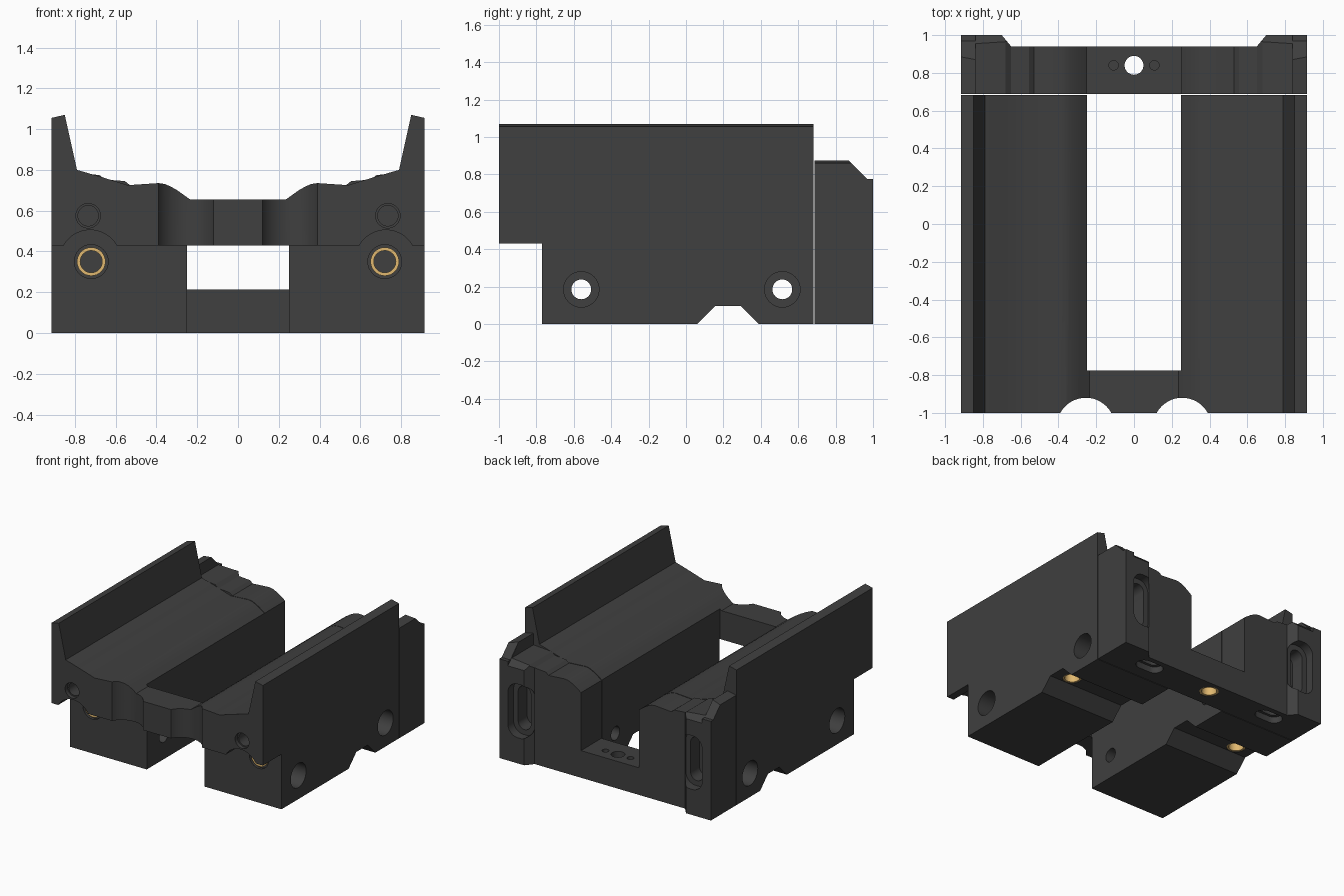
import bpy, bmesh
from math import cos, sin, pi

if "Cube" in bpy.data.objects:
    bpy.data.objects.remove(bpy.data.objects["Cube"])


def material(name, col):
    m = bpy.data.materials.new(name)
    m.diffuse_color = (*col, 1)
    m.use_nodes = True
    m.node_tree.nodes["Principled BSDF"].inputs["Base Color"].default_value = m.diffuse_color
    return m


DARK = material("charcoal", (0.05, 0.05, 0.05))
BRASS = material("brass", (0.75, 0.48, 0.16))


def prism(name, pts, axis, a, b, mat=DARK):
    """Extrude a closed outline along an axis from a to b."""
    place = {'x': lambda u, v, w: (w, u, v),
             'y': lambda u, v, w: (u, w, v),
             'z': lambda u, v, w: (u, v, w)}[axis]
    bm = bmesh.new()
    lo = [bm.verts.new(place(u, v, a)) for u, v in pts]
    hi = [bm.verts.new(place(u, v, b)) for u, v in pts]
    bm.faces.new(lo)
    bm.faces.new(hi)
    n = len(pts)
    for i in range(n):
        j = (i + 1) % n
        bm.faces.new((lo[i], lo[j], hi[j], hi[i]))
    bmesh.ops.recalc_face_normals(bm, faces=bm.faces)
    me = bpy.data.meshes.new(name)
    bm.to_mesh(me)
    bm.free()
    me.materials.append(mat)
    ob = bpy.data.objects.new(name, me)
    bpy.context.collection.objects.link(ob)
    return ob


def rect(u0, u1, v0, v1):
    return [(u0, v0), (u1, v0), (u1, v1), (u0, v1)]


def circle(u, v, r, n=32):
    return [(u + r * cos(2 * pi * i / n), v + r * sin(2 * pi * i / n)) for i in range(n)]


def slot(u, v, r, du, dv, n=32):
    """Rounded slot outline stretched by du or dv on each side of its centre."""
    out = []
    for i in range(n):
        t = 2 * pi * (i + 0.5) / n
        c, s = cos(t), sin(t)
        out.append((u + r * c + (du if c > 0 else -du), v + r * s + (dv if s > 0 else -dv)))
    return out


def cut(ob, pts, axis, a, b):
    tool = prism("cutter", pts, axis, a, b)
    tool.hide_render = True
    m = ob.modifiers.new("cut", 'BOOLEAN')
    m.operation, m.solver, m.object = 'DIFFERENCE', 'EXACT', tool
    bpy.context.view_layer.objects.active = ob
    bpy.ops.object.modifier_apply(modifier=m.name)
    bpy.data.objects.remove(tool)


def smooth(ob):
    bpy.ops.object.select_all(action='DESELECT')
    ob.select_set(True)
    bpy.context.view_layer.objects.active = ob
    bpy.ops.object.shade_smooth_by_angle(angle=0.45)


def mirrored(half):
    return half + [(-x, z) for x, z in reversed(half)]


def insert(name, u, v, axis, a, b, r=0.07, ri=0.054):
    ob = prism(name, circle(u, v, r), axis, a, b, BRASS)
    cut(ob, circle(u, v, ri), axis, a - 0.1, b + 0.1)
    # drop the cutter's material slot so the whole ring stays brass
    ob.data.materials.clear()
    ob.data.materials.append(BRASS)
    for p in ob.data.polygons:
        p.material_index = 0
    smooth(ob)


# Main cradle: cross-section with side wings and rounded inner shoulders
CURVE = [(0.39, 0.735), (0.36, 0.731), (0.33, 0.718), (0.30, 0.701), (0.27, 0.68), (0.235, 0.655)]
body = prism("main_cradle", mirrored(
    [(0.915, 0), (0.915, 1.055), (0.85, 1.07), (0.79, 0.80), (0.67, 0.765), (0.54, 0.725)] + CURVE),
    'y', -1, 0.682)

# Central opening, front undercut and cross channel under the body
cut(body, rect(-0.25, 0.25, -0.1, 1.2), 'y', -0.775, 0.9)
cut(body, rect(-1.2, -0.77, -0.2, 0.43), 'x', -1.2, 1.2)
cut(body, [(-0.035, -0.095), (0.155, 0.095), (0.295, 0.095), (0.485, -0.095)], 'x', -1.2, 1.2)

for s in (-1, 1):
    # Front scallops, insert clearance arches and blind front holes
    cut(body, circle(s * 0.255, -1.074, 0.154, 48), 'z', 0.3, 1.0)
    cut(body, circle(s * 0.725, 0.355, 0.15, 48), 'y', -1.1, -0.77)
    cut(body, circle(s * 0.735, 0.575, 0.06), 'y', -1.1, -0.97)
    cut(body, circle(s * 0.735, 0.575, 0.05), 'y', -1.0, -0.75)
    # Seats for the brass inserts
    cut(body, circle(s * 0.72, 0.35, 0.083), 'y', -0.9, -0.75)
    cut(body, circle(s * 0.72, 0.35, 0.068), 'y', -0.8, -0.45)
    cut(body, circle(s * 0.77, 0.225, 0.068), 'z', 0.05, 0.35)
    # Counterbored side bolt holes
    for y in (-0.56, 0.515):
        lo, hi = sorted((s * 0.72, s * 1.1))
        cut(body, circle(y, 0.185, 0.095), 'x', lo, hi)
        lo, hi = sorted((s * 0.1, s * 0.9))
        cut(body, circle(y, 0.185, 0.053), 'x', lo, hi)
smooth(body)

# Rear bracket: U-shaped cross-section with raised ears
back = prism("rear_bracket", mirrored(
    [(0.915, 0), (0.915, 0.86), (0.84, 0.875), (0.838, 0.785), (0.68, 0.775), (0.65, 0.752),
     (0.555, 0.745), (0.53, 0.725)] + CURVE[:-1] + [(0.25, 0.665), (0.25, 0.212)]),
    'y', 0.687, 1)

# Sloped ear tops, then the recessed middle of the rear face
cut(back, [(0.8, 0.945), (0.97, 0.775), (1.2, 0.775), (1.2, 1.2), (0.8, 1.2)], 'x', -1.2, 1.2)
cut(back, [(0.8, 0.94), (1.2, 0.54), (1.2, 1.2), (0.8, 1.2)], 'x', -0.84, 0.84)
cut(back, [(-0.65, 0.94), (0.65, 0.94), (0.80, 1.12), (-0.80, 1.12)], 'z', -0.1, 1.2)

# Centre bolt hole with its insert seat
cut(back, circle(0, 0.84, 0.05), 'z', -0.1, 0.4)
cut(back, circle(0, 0.84, 0.07), 'z', -0.1, 0.13)
for s in (-1, 1):
    cut(back, circle(s * 0.108, 0.84, 0.025, 20), 'z', 0.13, 0.4)
    # Stepped vertical slots in the ears and pockets underneath
    cut(back, slot(s * 0.745, 0.41, 0.085, 0.01, 0.125), 'y', 0.93, 1.1)
    cut(back, slot(s * 0.745, 0.41, 0.055, 0.0, 0.115), 'y', 0.82, 1.1)
    cut(back, slot(s * 0.56, 0.84, 0.06, 0.05, 0.0), 'z', -0.1, 0.05)
    cut(back, slot(s * 0.56, 0.84, 0.04, 0.04, 0.0), 'z', -0.1, 0.13)
smooth(back)

# Brass threaded inserts
for side, s in (("right", 1), ("left", -1)):
    insert("front_insert_" + side, s * 0.72, 0.35, 'y', -0.765, -0.58)
    insert("channel_insert_" + side, s * 0.77, 0.225, 'z', 0.098, 0.25)
insert("rear_insert", 0, 0.84, 'z', 0.003, 0.128)
